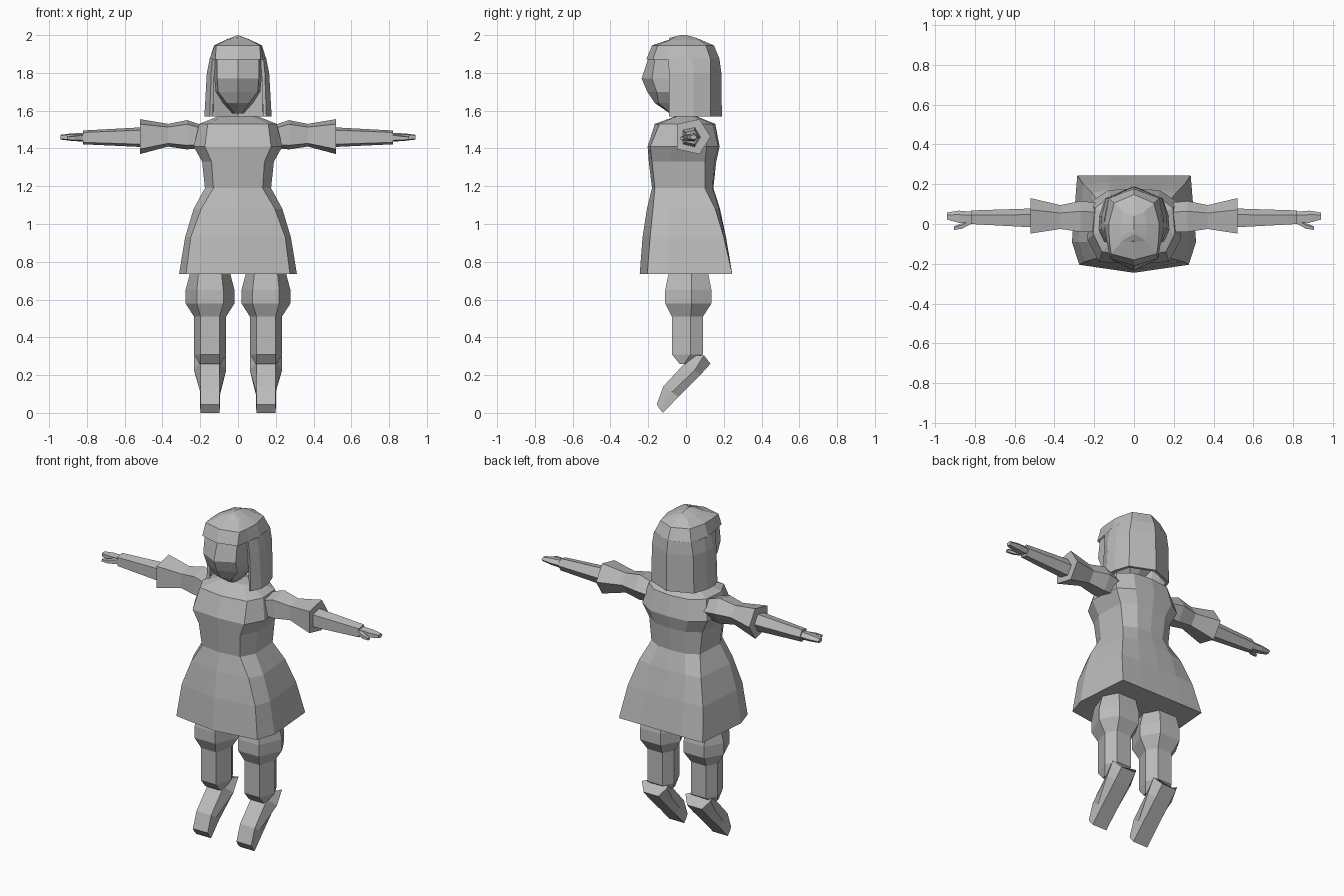
import bpy, bmesh

grey = bpy.data.materials.new("plain grey")
grey.diffuse_color = (0.5, 0.5, 0.5, 1)


def loft(name, rings, closed=True, caps=True, mirror=False, fix=True):
    """Skin a list of equal-length rings into one flat-shaded object."""
    bm = bmesh.new()
    rows = [[bm.verts.new(p) for p in r] for r in rings]
    n = len(rows[0])
    for a, b in zip(rows, rows[1:]):
        for i in range(n if closed else n - 1):
            j = (i + 1) % n
            bm.faces.new((a[i], a[j], b[j], b[i]))
    if caps:
        bm.faces.new(rows[0][::-1])
        bm.faces.new(rows[-1])
    bmesh.ops.remove_doubles(bm, verts=bm.verts, dist=0.0005)
    if fix:
        bmesh.ops.recalc_face_normals(bm, faces=bm.faces)
    me = bpy.data.meshes.new(name)
    bm.to_mesh(me)
    bm.free()
    me.materials.append(grey)
    ob = bpy.data.objects.new(name, me)
    bpy.context.collection.objects.link(ob)
    if mirror:
        ob.modifiers.new("mirror", 'MIRROR')
    return ob


def sym(z, front, pts, back):
    """Horizontal ring: front centre, right-hand points, back centre, left-hand points."""
    return ([(0, front, z)] + [(x, y, z) for x, y in pts] + [(0, back, z)]
            + [(-x, y, z) for x, y in reversed(pts)])


# Dress: flared skirt, waist, chest and shoulders
loft("dress", [
    sym(0.735, -0.245, [(0.275, -0.205), (0.312, -0.09), (0.285, 0.245), (0.14, 0.245)], 0.245),
    sym(0.93, -0.23, [(0.25, -0.19), (0.28, -0.09), (0.255, 0.20), (0.13, 0.21)], 0.212),
    sym(1.08, -0.207, [(0.195, -0.175), (0.235, -0.09), (0.21, 0.155), (0.12, 0.175)], 0.18),
    sym(1.19, -0.18, [(0.13, -0.165), (0.175, -0.08), (0.165, 0.10), (0.09, 0.14)], 0.145),
    sym(1.33, -0.197, [(0.14, -0.18), (0.19, -0.08), (0.18, 0.10), (0.10, 0.15)], 0.16),
    sym(1.41, -0.203, [(0.175, -0.19), (0.235, -0.08), (0.22, 0.11), (0.13, 0.17)], 0.178),
    sym(1.53, -0.165, [(0.16, -0.14), (0.205, -0.05), (0.195, 0.08), (0.12, 0.14)], 0.155),
    sym(1.572, -0.05, [(0.07, -0.045), (0.10, -0.02), (0.09, 0.03), (0.06, 0.045)], 0.05),
])


# Arms: five-sided tubes running outward, with a ridge toward the back
def arm_ring(x, y0, y1, z0, z1):
    w, h, zm = y1 - y0, z1 - z0, (z0 + z1) / 2
    return [(x, y0, zm - 0.36 * h), (x, y0 + 0.67 * w, z0), (x, y1, zm),
            (x, y0 + 0.67 * w, z1), (x, y0, zm + 0.36 * h)]


def arm_tube(name, *rings):
    loft(name, [arm_ring(*r) for r in rings], mirror=True)


arm_tube("sleeve", (0.17, -0.03, 0.10, 1.42, 1.51), (0.21, -0.04, 0.11, 1.40, 1.53),
         (0.27, -0.04, 0.115, 1.395, 1.55), (0.37, -0.025, 0.095, 1.41, 1.53),
         (0.52, -0.048, 0.13, 1.37, 1.555))
arm_tube("forearm", (0.45, -0.02, 0.08, 1.405, 1.515), (0.82, 0.0, 0.068, 1.422, 1.495))
arm_tube("hand", (0.80, 0.008, 0.06, 1.435, 1.482), (0.88, 0.006, 0.067, 1.44, 1.48),
         (0.94, 0.022, 0.058, 1.447, 1.472))
arm_tube("thumb", (0.82, 0.0, 0.03, 1.438, 1.475), (0.865, -0.024, 0.004, 1.44, 1.468),
         (0.905, -0.03, -0.012, 1.445, 1.462))


# Legs and feet: six-sided rings of front pair, side pair and rear pair
LEG_X = 0.148


def six(front, side, rear):
    (fy, fz, fw), (sy, sz, sw), (ry, rz, rw) = front, side, rear
    return [(LEG_X - fw, fy, fz), (LEG_X + fw, fy, fz), (LEG_X + sw, sy, sz),
            (LEG_X + rw, ry, rz), (LEG_X - rw, ry, rz), (LEG_X - sw, sy, sz)]


def leg_ring(z, fy, sy, ry, w, sw):
    return six((fy, z, w), (sy, z, sw), (ry, z, w))


loft("leg", [
    leg_ring(0.26, -0.035, -0.01, 0.02, 0.05, 0.055),
    leg_ring(0.31, -0.075, 0.025, 0.09, 0.05, 0.085),
    leg_ring(0.51, -0.075, 0.025, 0.09, 0.05, 0.085),
    leg_ring(0.58, -0.11, 0.03, 0.135, 0.07, 0.13),
    leg_ring(0.65, -0.11, 0.03, 0.135, 0.07, 0.13),
    leg_ring(0.80, -0.08, 0.03, 0.105, 0.055, 0.09),
], mirror=True)

loft("foot", [
    six((-0.155, 0.045, 0.05), (-0.14, 0.022, 0.052), (-0.122, 0.0, 0.05)),
    six((-0.12, 0.14, 0.05), (-0.075, 0.11, 0.052), (-0.04, 0.085, 0.05)),
    six((0.0, 0.27, 0.05), (0.045, 0.225, 0.085), (0.075, 0.20, 0.05)),
    six((0.03, 0.305, 0.05), (0.095, 0.305, 0.085), (0.13, 0.26, 0.05)),
], mirror=True)

# Face: pointed nose line narrowing to the chin
loft("face", [
    sym(1.585, -0.085, [(0.02, -0.08), (0.03, -0.04), (0.03, 0.0)], 0.01),
    sym(1.64, -0.165, [(0.06, -0.145), (0.08, -0.05), (0.07, 0.05)], 0.06),
    sym(1.70, -0.205, [(0.105, -0.155), (0.118, -0.06), (0.10, 0.09)], 0.10),
    sym(1.77, -0.235, [(0.11, -0.18), (0.125, -0.07), (0.11, 0.10)], 0.13),
    sym(1.875, -0.20, [(0.11, -0.165), (0.125, -0.07), (0.11, 0.10)], 0.13),
    sym(1.91, -0.15, [(0.09, -0.12), (0.10, -0.05), (0.08, 0.08)], 0.10),
])

# Hair cap with fringe, closing on a short ridge
cap = [
    sym(1.872, -0.21, [(0.12, -0.175), (0.135, -0.095), (0.15, 0.0), (0.127, 0.13)], 0.178),
    sym(1.945, -0.18, [(0.115, -0.15), (0.123, -0.09), (0.127, 0.0), (0.10, 0.105)], 0.148),
    sym(1.975, -0.09, [(0.06, -0.085), (0.065, -0.06), (0.065, 0.0), (0.05, 0.06)], 0.08),
    [(0, y, z) for y, z in ((-0.09, 1.985), (-0.05, 1.995), (-0.03, 2.0), (0.0, 2.0),
                            (0.04, 1.99), (0.08, 1.975), (0.04, 1.99), (0.0, 2.0),
                            (-0.03, 2.0), (-0.05, 1.995))],
]
loft("hair_cap", cap, caps=False)


# Long hair hanging around the sides and back, open at the front
def curtain(z, pts, back):
    return [(x, y, z) for x, y in pts] + [(0, back, z)] + [(-x, y, z) for x, y in reversed(pts)]


hair = loft("hair_curtain", [
    curtain(1.57, [(0.15, -0.09), (0.178, -0.03), (0.175, 0.04), (0.145, 0.13)], 0.19),
    curtain(1.80, [(0.142, -0.09), (0.165, -0.03), (0.163, 0.04), (0.14, 0.13)], 0.187),
    curtain(1.875, [(0.135, -0.095), (0.15, -0.03), (0.147, 0.03), (0.127, 0.13)], 0.177),
], closed=False, caps=False, fix=False)
shell = hair.modifiers.new("thickness", 'SOLIDIFY')
shell.thickness = 0.018
shell.offset = -1
